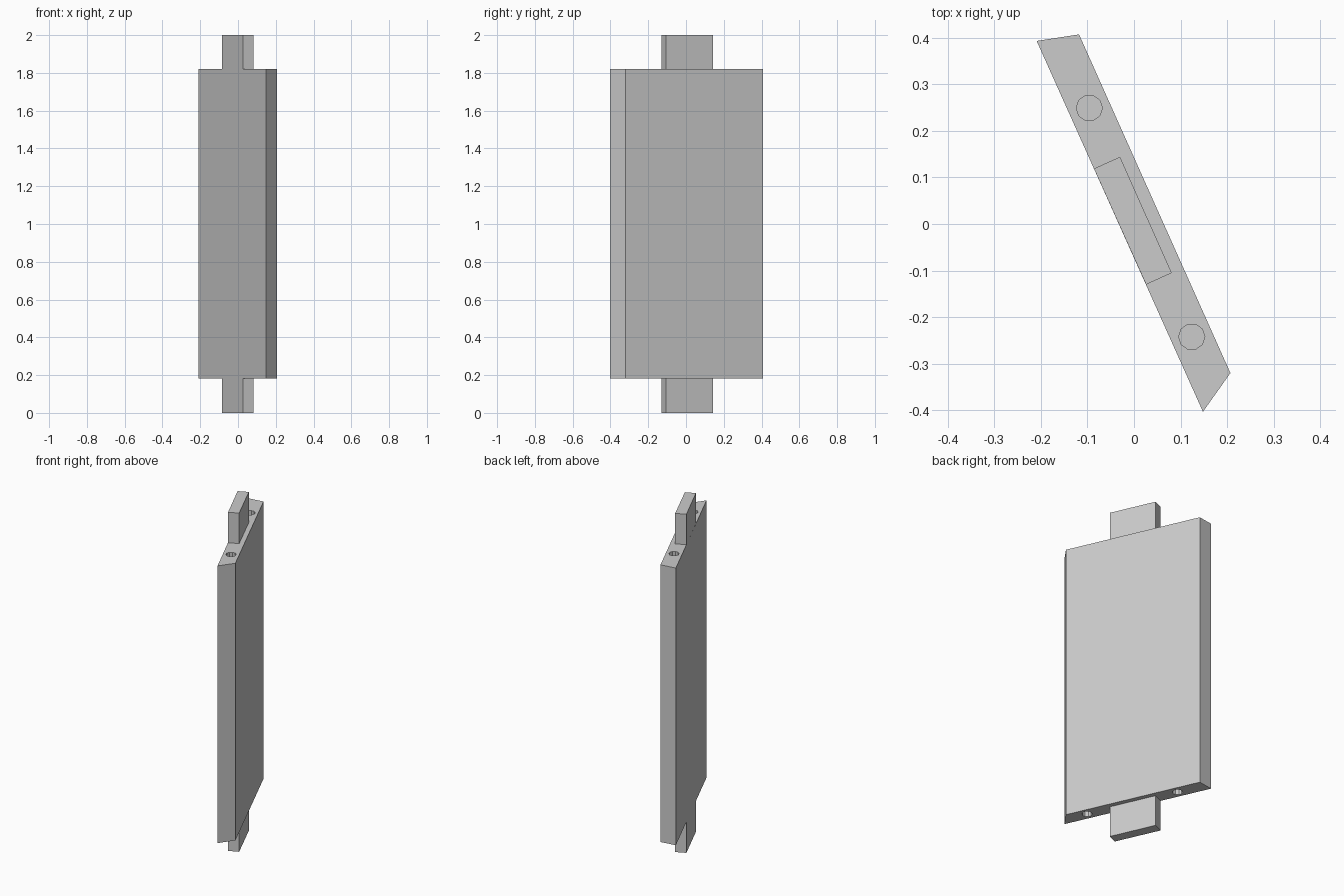
import bpy
import bmesh
import math

cube = bpy.data.objects.get("Cube")
if cube:
    bpy.data.objects.remove(cube, do_unlink=True)

# Single grey material
grey = bpy.data.materials.new("plain grey")
grey.use_nodes = True
colour = (0.6, 0.6, 0.6, 1)
grey.diffuse_color = colour
grey.node_tree.nodes["Principled BSDF"].inputs["Base Color"].default_value = colour


def prism(name, outline, bottom, top):
    """Extrude a flat outline upward from bottom to top."""
    bm = bmesh.new()
    base = bm.faces.new([bm.verts.new((x, y, bottom)) for x, y in outline])
    grown = bmesh.ops.extrude_face_region(bm, geom=[base])["geom"]
    for v in grown:
        if isinstance(v, bmesh.types.BMVert):
            v.co.z = top
    bmesh.ops.recalc_face_normals(bm, faces=bm.faces)
    mesh = bpy.data.meshes.new(name)
    bm.to_mesh(mesh)
    bm.free()
    mesh.materials.append(grey)
    obj = bpy.data.objects.new(name, mesh)
    bpy.context.collection.objects.link(obj)
    return obj


LOW, HIGH, HEIGHT = 0.183, 1.82, 2.0
HOLE_RADIUS, HOLE_DEPTH, SIDES = 0.028, 0.18, 10

# Slat with mitred ends
slat = prism("slat", [(-0.209, 0.393), (0.148, -0.403),
                      (0.207, -0.32), (-0.118, 0.407)], LOW, HIGH)

# Tenons flush with one broad face of the slat
tenon = [(-0.086, 0.119), (0.026, -0.13), (0.081, -0.105), (-0.03, 0.144)]
prism("bottom_tenon", tenon, 0, LOW)
prism("top_tenon", tenon, HIGH, HEIGHT)

# Blind dowel holes in both ends
for cx, cy in ((-0.096, 0.249), (0.124, -0.242)):
    ring = [(cx + HOLE_RADIUS * math.cos(math.tau * i / SIDES),
             cy + HOLE_RADIUS * math.sin(math.tau * i / SIDES)) for i in range(SIDES)]
    for low, high in ((LOW - 0.05, LOW + HOLE_DEPTH), (HIGH - HOLE_DEPTH, HIGH + 0.05)):
        cutter = prism("dowel_hole_cutter", ring, low, high)
        cutter.hide_render = True
        cutter.hide_set(True)
        cut = slat.modifiers.new("dowel hole", 'BOOLEAN')
        cut.operation = 'DIFFERENCE'
        cut.solver = 'EXACT'
        cut.object = cutter
